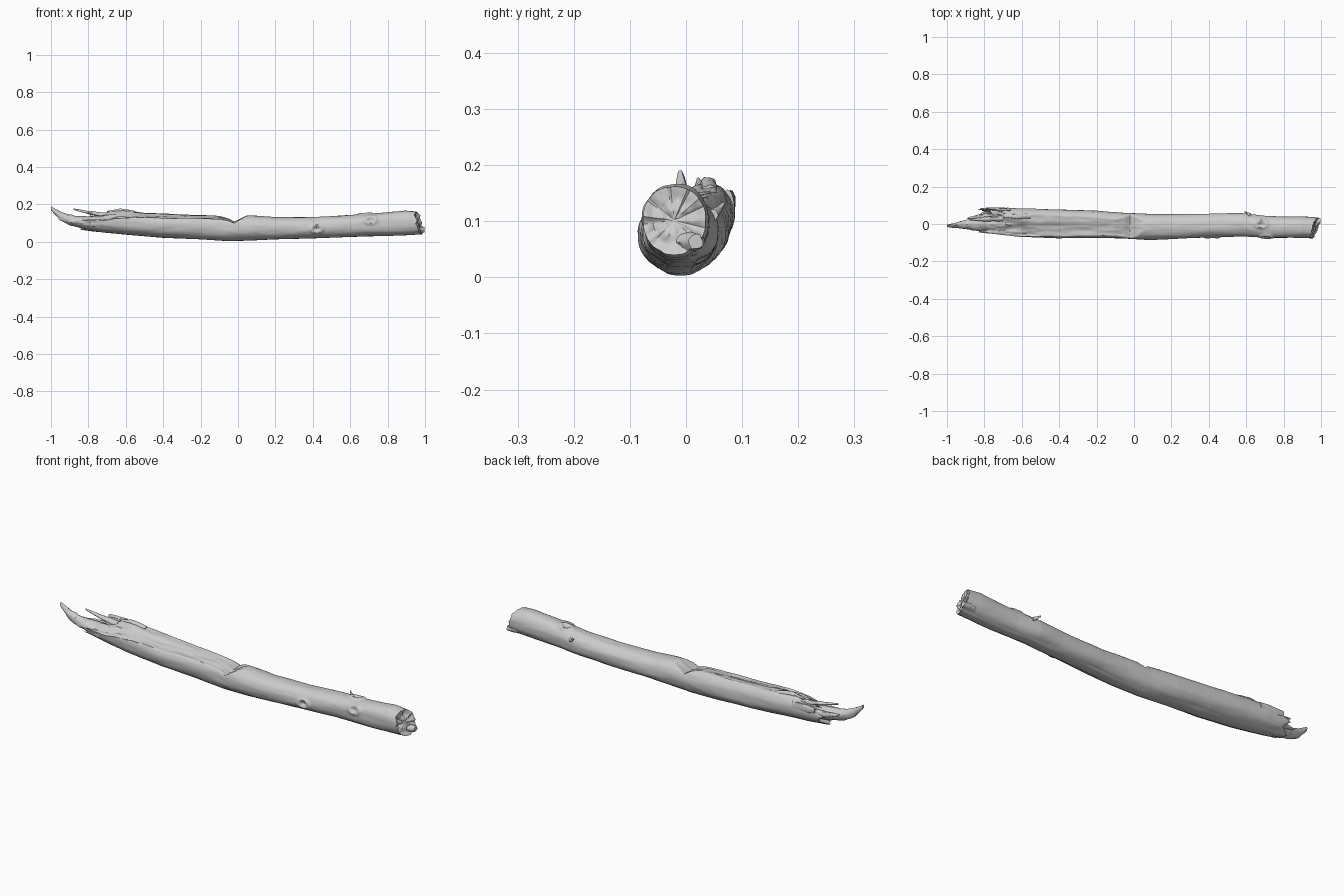
import bpy, bmesh, math
from mathutils import Vector, noise


def lerp_table(table, x):
    """Smoothly interpolate the rows of a table keyed by the first column."""
    if x <= table[0][0]:
        return table[0][1:]
    for a, b in zip(table, table[1:]):
        if x <= b[0]:
            t = (x - a[0]) / (b[0] - a[0])
            return [p + (q - p) * t for p, q in zip(a[1:], b[1:])]
    return table[-1][1:]


def smooth(t):
    t = max(0.0, min(1.0, t))
    return t * t * (3 - 2 * t)


def grain(p, sx, s, seed=0.0):
    """Noise stretched along the trunk, like wood grain."""
    v = Vector((p[0] * sx + seed, p[1] * s, p[2] * s))
    return noise.noise(v) + 0.5 * noise.noise(v * 2.1) + 0.25 * noise.noise(v * 4.3)


def loft(name, rings, angle=50):
    """Skin closed rings of points into a capped solid."""
    bm = bmesh.new()
    vs = [[bm.verts.new(p) for p in r] for r in rings]
    m = len(vs[0])
    for a, b in zip(vs, vs[1:]):
        for j in range(m):
            k = (j + 1) % m
            bm.faces.new((a[j], a[k], b[k], b[j]))
    bm.faces.new(vs[0])
    bm.faces.new(vs[-1])
    bmesh.ops.recalc_face_normals(bm, faces=bm.faces)
    me = bpy.data.meshes.new(name)
    bm.to_mesh(me)
    bm.free()
    ob = bpy.data.objects.new(name, me)
    bpy.context.collection.objects.link(ob)
    bpy.ops.object.select_all(action='DESELECT')
    ob.select_set(True)
    bpy.context.view_layer.objects.active = ob
    bpy.ops.object.shade_smooth_by_angle(angle=math.radians(angle))
    return ob


# Trunk outline: x, y min, y max, z min, z max
OUTLINE = [
    (-0.90, -0.035, 0.060, 0.080, 0.160), (-0.80, -0.048, 0.088, 0.062, 0.170),
    (-0.70, -0.062, 0.090, 0.048, 0.178), (-0.60, -0.072, 0.085, 0.038, 0.178),
    (-0.40, -0.077, 0.080, 0.021, 0.163), (-0.20, -0.076, 0.073, 0.013, 0.153),
    (-0.05, -0.080, 0.060, 0.003, 0.146), (0.08, -0.087, 0.056, 0.007, 0.143),
    (0.20, -0.083, 0.056, 0.013, 0.134), (0.40, -0.073, 0.057, 0.018, 0.134),
    (0.58, -0.068, 0.060, 0.025, 0.145), (0.70, -0.075, 0.047, 0.029, 0.153),
    (0.80, -0.077, 0.042, 0.031, 0.160), (0.90, -0.077, 0.041, 0.035, 0.168),
    (0.97, -0.079, 0.037, 0.040, 0.163)]
# Broken upper face: x, height at front edge, height at back edge
BREAK = [
    (-0.90, 0.110, 0.125), (-0.78, 0.115, 0.145), (-0.70, 0.118, 0.160),
    (-0.62, 0.128, 0.172), (-0.50, 0.130, 0.156), (-0.30, 0.125, 0.146),
    (-0.10, 0.122, 0.140), (-0.05, 0.112, 0.124), (-0.02, 0.100, 0.106),
    (0.01, 0.118, 0.122), (0.05, 0.142, 0.138), (0.12, 0.155, 0.150), (0.3, 0.3, 0.3)]
KNOTS = [Vector((0.71, -0.065, 0.115)), Vector((0.68, 0.0, 0.150)),
         Vector((0.42, -0.07, 0.07))]
X0, X1, N, M = -0.82, 0.97, 300, 64


def trunk_point(x, a):
    y0, y1, z0, z1 = lerp_table(OUTLINE, x)
    cy, cz, ry, rz = (y0 + y1) / 2, (z0 + z1) / 2, (y1 - y0) / 2, (z1 - z0) / 2
    c, s = math.cos(a), math.sin(a)
    e = 0.92
    y = cy + ry * math.copysign(abs(c) ** e, c)
    z = cz + rz * math.copysign(abs(s) ** e, s)
    # bark relief, pressed inward only
    d = 0.0022 * (grain((x, y, z), 5, 26) - 0.9)
    for k in KNOTS:
        q = (Vector((x, y, z)) - k)
        q.x *= 0.7
        r = q.length
        d += 0.007 * math.exp(-((r - 0.02) / 0.008) ** 2) - 0.012 * math.exp(-(r / 0.010) ** 2)
    if s > -0.95:
        y += c * d
        z += s * d
    # splintered upper face
    f, b = lerp_table(BREAK, x)
    t = smooth((y + 0.06) / 0.105)
    top = f + (b - f) * t
    rough = 0.004 + 0.006 * smooth((-0.45 - x) / 0.2)
    top += rough * grain((x, y, 0), 7, 45, 9.0)
    if z > top:
        z = top
    # slanted right end and ragged left end
    w = smooth((x - 0.85) / 0.12)
    px = x + w * (0.25 * (y + 0.02) - 0.25 * (z - 0.09) + 0.010 * grain((0, y, z), 1, 60))
    w = smooth((-0.64 - x) / 0.18)
    px += w * (0.05 * grain((3, y, z), 1, 38) + 0.9 * (z - 0.09) - 0.4 * max(0, y - 0.05))
    return Vector((px, y, z))


def cap_rings(ring, depth, rough, steps=9):
    """Rings shrinking into a rough, hollowed end face."""
    mid = sum(ring, Vector()) / len(ring)
    out = []
    for i in range(1, steps + 1):
        f = 1 - i / (steps + 0.3)
        r = []
        for p in ring:
            q = mid.lerp(p, f)
            q.x += (depth + rough * grain((0, q.y, q.z), 1, 45, 4.0)) * smooth((1 - f) * 3)
            r.append(q)
        out.append(r)
    return out


# Trunk
angles = [2 * math.pi * j / M for j in range(M)]
body = [[trunk_point(X0 + (X1 - X0) * i / N, a) for a in angles] for i in range(N + 1)]
left = cap_rings(body[0], 0.09, 0.03)
right = cap_rings(body[-1], -0.006, 0.008)
loft("trunk", left[::-1] + body + right)


def splinter(name, path, seed, rough=0.25, n=36, m=16):
    """Tapered ragged shard; path rows are t, x, y, z, half width, half height."""
    rings = []
    rows = [(i / (len(path) - 1),) + p for i, p in enumerate(path)]
    for i in range(n + 1):
        x, y, z, ry, rz = lerp_table(rows, i / n)
        ring = []
        for j in range(m):
            a = 2 * math.pi * j / m
            c, s = math.cos(a), math.sin(a)
            k = 1 + rough * grain((x, c * 0.05, s * 0.05), 18, 30, seed)
            ring.append((x, y + ry * c * k, z + rz * s * k))
        rings.append(ring)
    return loft(name, rings)


# Long splinter at the left tip
splinter("tip_splinter", [
    (-0.68, 0.005, 0.095, 0.052, 0.040), (-0.76, 0.003, 0.098, 0.046, 0.034),
    (-0.84, 0.000, 0.106, 0.036, 0.030), (-0.90, -0.002, 0.116, 0.024, 0.026),
    (-0.95, -0.006, 0.136, 0.016, 0.023), (-1.00, -0.010, 0.180, 0.006, 0.011)], 1.0)
# Smaller shards around the broken left end
SHARDS = [
    ("upper_shard", [(-0.70, 0.030, 0.140, 0.016, 0.016), (-0.80, 0.026, 0.156, 0.012, 0.008),
                     (-0.88, 0.022, 0.174, 0.003, 0.004)]),
    ("back_shard", [(-0.66, 0.074, 0.125, 0.013, 0.030), (-0.74, 0.079, 0.132, 0.010, 0.024),
                    (-0.79, 0.083, 0.138, 0.005, 0.012)]),
    ("front_shard", [(-0.66, -0.040, 0.098, 0.016, 0.024), (-0.78, -0.034, 0.098, 0.013, 0.018),
                     (-0.87, -0.026, 0.108, 0.004, 0.006)]),
    ("side_shard", [(-0.72, 0.045, 0.105, 0.018, 0.026), (-0.82, 0.042, 0.112, 0.012, 0.016),
                    (-0.89, 0.030, 0.122, 0.004, 0.005)]),
    ("top_chip", [(-0.55, 0.042, 0.154, 0.014, 0.010), (-0.63, 0.040, 0.168, 0.014, 0.011),
                  (-0.70, 0.042, 0.160, 0.006, 0.004)]),
    ("end_lip", [(0.93, -0.005, 0.062, 0.035, 0.016), (0.97, 0.008, 0.062, 0.028, 0.016),
                 (0.998, 0.018, 0.064, 0.014, 0.013)]),
    ("twig_stub", [(0.625, 0.045, 0.110, 0.012, 0.012), (0.605, 0.058, 0.120, 0.006, 0.007),
                   (0.592, 0.066, 0.130, 0.003, 0.004)])]
for i, (name, path) in enumerate(SHARDS):
    splinter(name, path, 3.0 + i * 2.7, 0.22, 24, 12)
